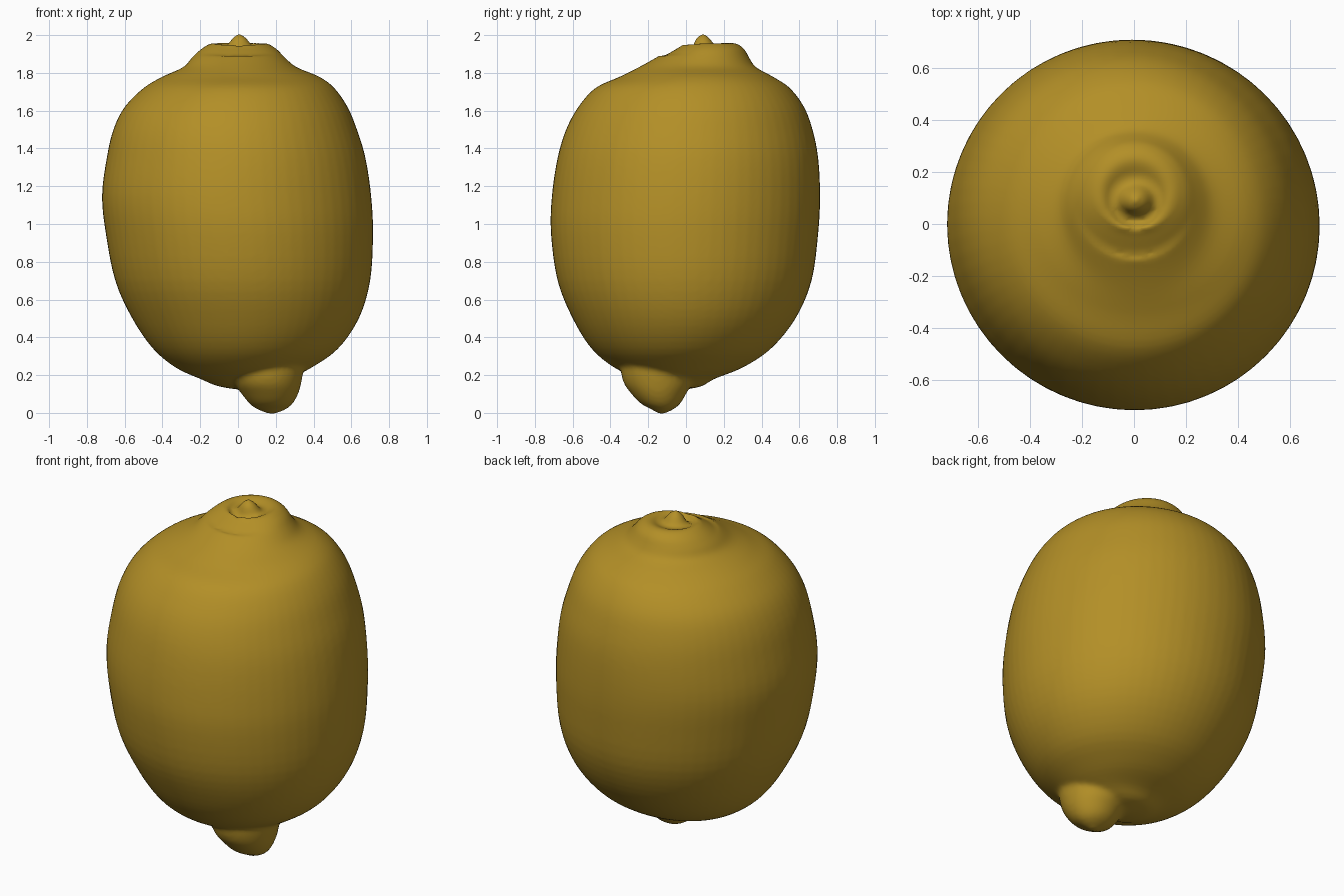
import bpy, bmesh, math

SIDES = 64

def catmull(rows, steps):
    """Smooth a list of rows with a Catmull-Rom spline."""
    out = []
    n = len(rows)
    for i in range(n - 1):
        p = [rows[max(0, min(n - 1, i + k))] for k in (-1, 0, 1, 2)]
        for s in range(steps):
            t = s / steps
            out.append([0.5 * (2 * b + (c - a) * t + (2 * a - 5 * b + 4 * c - d) * t * t
                               + (3 * b - a - 3 * c + d) * t ** 3)
                        for a, b, c, d in zip(*p)])
    out.append(rows[-1])
    return out

def loft(bm, rows):
    """Rows are z, x min, x max, y min, y max of stacked oval rings."""
    rings = []
    for z, x0, x1, y0, y1 in catmull(rows, 4):
        ring = []
        for k in range(SIDES):
            a = 2 * math.pi * k / SIDES
            # the crown rim sinks slightly at the front
            dip = 0.02 * max(0, -math.sin(a)) ** 2 if 1.9 < z < 1.96 else 0
            ring.append(bm.verts.new(((x0 + x1) / 2 + (x1 - x0) / 2 * math.cos(a),
                                      (y0 + y1) / 2 + (y1 - y0) / 2 * math.sin(a), z - dip)))
        rings.append(ring)
    for r, q in zip(rings, rings[1:]):
        for k in range(SIDES):
            j = (k + 1) % SIDES
            bm.faces.new((r[k], r[j], q[j], q[k]))
    bm.faces.new(rings[0][::-1])
    bm.faces.new(rings[-1])

bm = bmesh.new()

# fruit body, with crown collar and stem button on top
loft(bm, [
    (0.12, 0.03, 0.06, -0.06, -0.03), (0.14, -0.10, 0.17, -0.17, 0.08),
    (0.18, -0.20, 0.27, -0.25, 0.15), (0.24, -0.33, 0.39, -0.38, 0.30),
    (0.34, -0.45, 0.53, -0.50, 0.45), (0.50, -0.56, 0.64, -0.60, 0.58),
    (0.70, -0.65, 0.70, -0.68, 0.665), (0.95, -0.70, 0.715, -0.715, 0.70),
    (1.15, -0.72, 0.705, -0.71, 0.71), (1.35, -0.695, 0.675, -0.68, 0.70),
    (1.50, -0.66, 0.63, -0.635, 0.67), (1.62, -0.60, 0.58, -0.57, 0.625),
    (1.72, -0.50, 0.51, -0.48, 0.55), (1.78, -0.40, 0.43, -0.35, 0.46),
    (1.83, -0.29, 0.31, -0.25, 0.37), (1.88, -0.245, 0.25, -0.16, 0.335),
    (1.93, -0.19, 0.20, -0.08, 0.305), (1.96, -0.13, 0.14, -0.02, 0.25),
    (1.935, -0.09, 0.10, 0.0, 0.18), (1.945, -0.06, 0.075, 0.03, 0.155),
    (1.985, -0.03, 0.045, 0.055, 0.125), (2.005, -0.005, 0.015, 0.08, 0.10)])

# off-centre nub at the bottom
loft(bm, [
    (-0.004, 0.16, 0.20, -0.145, -0.115), (0.02, 0.10, 0.255, -0.185, -0.065),
    (0.05, 0.06, 0.29, -0.24, -0.03), (0.10, 0.02, 0.318, -0.288, 0.0),
    (0.16, -0.02, 0.335, -0.33, 0.03), (0.24, -0.03, 0.345, -0.345, 0.03),
    (0.32, 0.0, 0.33, -0.33, 0.0), (0.40, 0.10, 0.22, -0.22, -0.10)])

me = bpy.data.meshes.new("lemon")
bm.to_mesh(me)
bm.free()
lemon = bpy.data.objects.new("lemon", me)
bpy.context.collection.objects.link(lemon)
bpy.context.view_layer.objects.active = lemon
lemon.select_set(True)

# peel colour
peel = bpy.data.materials.new("yellow peel")
peel.diffuse_color = (0.45, 0.275, 0.02, 1)
me.materials.append(peel)

# blend body and nub into one skin
rm = lemon.modifiers.new("blend", 'REMESH')
rm.mode = 'VOXEL'
rm.voxel_size = 0.014
rm.use_smooth_shade = True
sm = lemon.modifiers.new("soften", 'SMOOTH')
sm.factor = 0.5
sm.iterations = 6
for m in ("blend", "soften"):
    bpy.ops.object.modifier_apply(modifier=m)
bpy.ops.object.shade_smooth()
